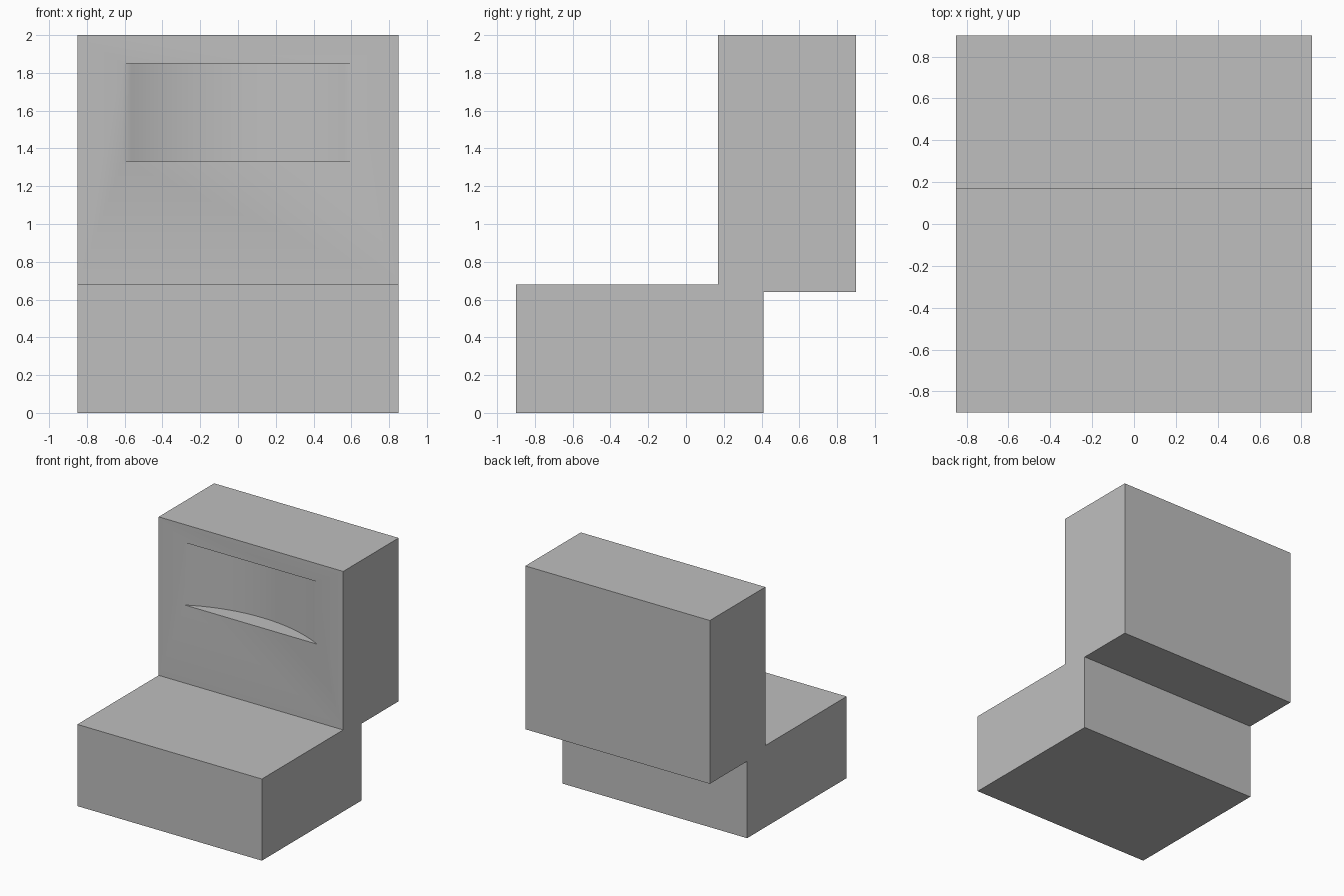
import bpy, bmesh, math

old = bpy.data.objects.get("Cube")
if old:
    bpy.data.objects.remove(old, do_unlink=True)

grey = bpy.data.materials.new("Light grey")
grey.use_nodes = True
GREY = (0.52, 0.52, 0.52, 1)
grey.diffuse_color = GREY
grey.node_tree.nodes["Principled BSDF"].inputs["Base Color"].default_value = GREY


def prism(name, points, depth):
    """Extrude a closed outline of 3D points along the depth vector."""
    bm = bmesh.new()
    face = bm.faces.new([bm.verts.new(p) for p in points])
    ext = bmesh.ops.extrude_face_region(bm, geom=[face])
    verts = [g for g in ext["geom"] if isinstance(g, bmesh.types.BMVert)]
    bmesh.ops.translate(bm, verts=verts, vec=depth)
    bmesh.ops.recalc_face_normals(bm, faces=bm.faces[:])
    mesh = bpy.data.meshes.new(name)
    bm.to_mesh(mesh)
    bm.free()
    mesh.materials.append(grey)
    obj = bpy.data.objects.new(name, mesh)
    bpy.context.collection.objects.link(obj)
    return obj


# Stepped body: low front block with an upright block overhanging at the back
HALF_W, FRONT_Y = 0.85, 0.17
profile = [(-0.9, 0), (0.41, 0), (0.41, 0.64), (0.9, 0.64),
           (0.9, 2), (FRONT_Y, 2), (FRONT_Y, 0.68), (-0.9, 0.68)]
body = prism("stepped_body", [(-HALF_W, y, z) for y, z in profile], (2 * HALF_W, 0, 0))

# Cutter: a cylinder segment whose arc sinks into the upright front
HALF_CHORD, SAG, STEPS = 0.61, 0.15, 24
radius = (HALF_CHORD ** 2 + SAG ** 2) / (2 * SAG)
centre_y = FRONT_Y + SAG - radius
sweep = math.asin(HALF_CHORD / radius)
arc = []
for i in range(STEPS + 1):
    a = sweep * (2 * i / STEPS - 1)
    arc.append((radius * math.sin(a), centre_y + radius * math.cos(a), 1.33))
outline = arc + [(HALF_CHORD, FRONT_Y - 0.1, 1.33), (-HALF_CHORD, FRONT_Y - 0.1, 1.33)]
cutter = prism("recess_cutter", outline, (0, 0, 0.52))

# Carve the curved recess, then drop the cutter
cut = body.modifiers.new("curved_recess", 'BOOLEAN')
cut.operation = 'DIFFERENCE'
cut.solver = 'EXACT'
cut.object = cutter
bpy.ops.object.select_all(action='DESELECT')
bpy.context.view_layer.objects.active = body
body.select_set(True)
bpy.ops.object.modifier_apply(modifier=cut.name)
bpy.data.objects.remove(cutter, do_unlink=True)

# Smooth the shallow curve, keep the block edges sharp
bpy.ops.object.shade_smooth_by_angle(angle=math.radians(30))
